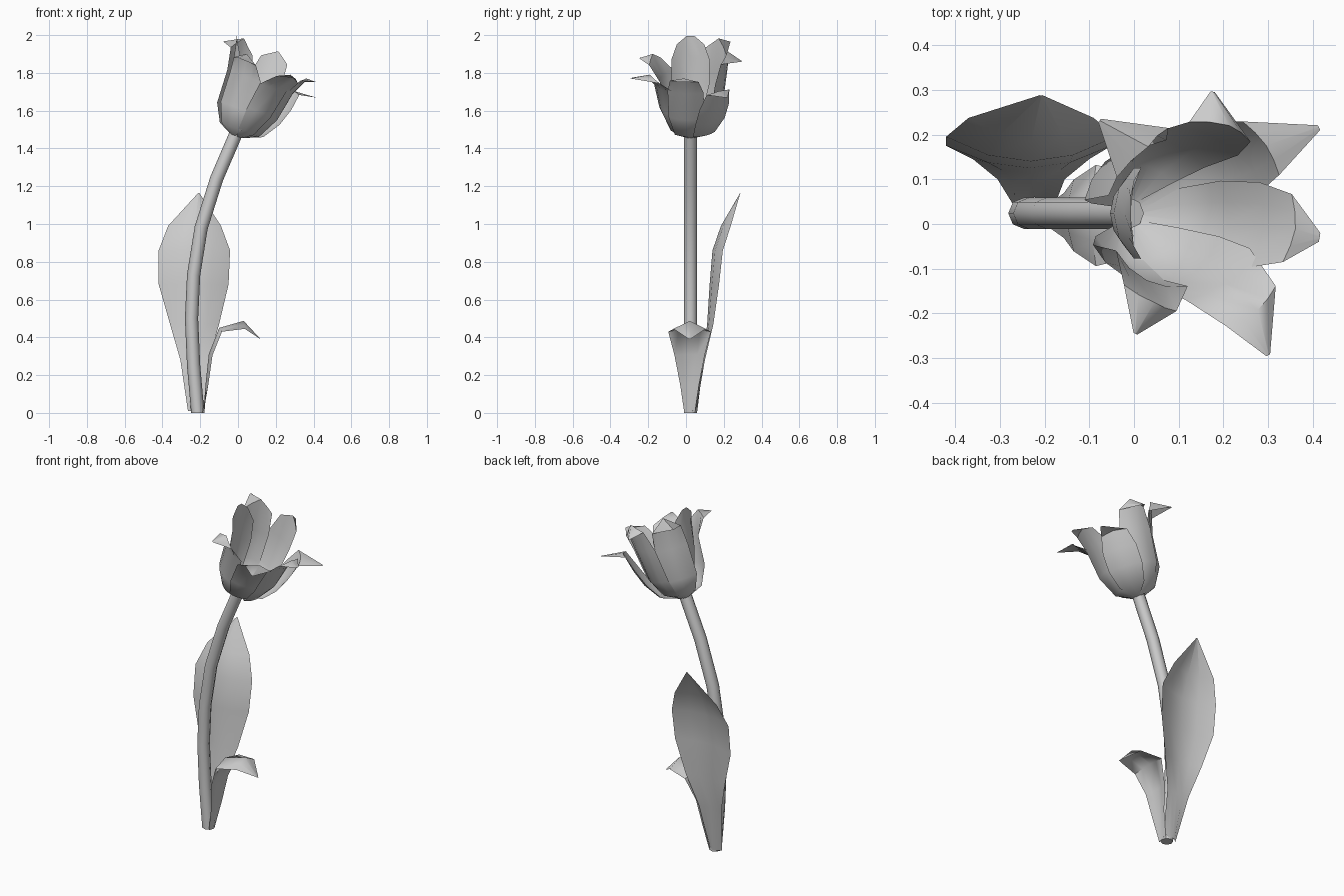
import bpy
import bmesh
from math import radians, sin, cos, pi
from mathutils import Vector

if "Cube" in bpy.data.objects:
    bpy.data.objects.remove(bpy.data.objects["Cube"])

grey = bpy.data.materials.new("plain grey")
grey.use_nodes = True
colour = (0.6, 0.6, 0.6, 1)
grey.diffuse_color = colour
grey.node_tree.nodes["Principled BSDF"].inputs["Base Color"].default_value = colour


def loft(name, rows, closed=False):
    """Skin a list of equally long point rows into one mesh."""
    bm = bmesh.new()
    grid = [[bm.verts.new(p) for p in row] for row in rows]
    n = len(grid[0])
    for a, b in zip(grid, grid[1:]):
        for i in range(n if closed else n - 1):
            j = (i + 1) % n
            bm.faces.new((a[i], a[j], b[j], b[i]))
    if closed:
        bm.faces.new(grid[0][::-1])
        bm.faces.new(grid[-1])
    bmesh.ops.remove_doubles(bm, verts=bm.verts, dist=0.0005)
    mesh = bpy.data.meshes.new(name)
    bm.to_mesh(mesh)
    bm.free()
    mesh.materials.append(grey)
    obj = bpy.data.objects.new(name, mesh)
    bpy.context.collection.objects.link(obj)
    bpy.ops.object.select_all(action="DESELECT")
    bpy.context.view_layer.objects.active = obj
    obj.select_set(True)
    bpy.ops.object.shade_smooth_by_angle(angle=radians(60))
    return obj


# Stem: eight-sided tube along a bent path
MID_Y = 0.024
path = [(-0.213, 0), (-0.235, 0.25), (-0.246, 0.5), (-0.235, 0.73),
        (-0.195, 0.98), (-0.113, 1.24), (-0.01, 1.48)]
rings = []
for k, (x, z) in enumerate(path):
    x0, z0 = path[max(k - 1, 0)]
    x1, z1 = path[min(k + 1, len(path) - 1)]
    along = Vector((x1 - x0, 0, z1 - z0)).normalized()
    if k == 0:
        along = Vector((0, 0, 1))
    side = Vector((along.z, 0, -along.x))
    rings.append([Vector((x, MID_Y, z)) + 0.035 * (cos(t) * side + sin(t) * Vector((0, 1, 0)))
                  for t in (2 * pi * i / 8 for i in range(8))])
loft("stem", rings, closed=True)

# Tall leaf: left x, right x, height, edge y, middle y
tall = [(-0.265, -0.18, 0.01, 0.035, 0.06), (-0.305, -0.155, 0.28, 0.10, 0.09),
        (-0.36, -0.10, 0.47, 0.145, 0.112), (-0.42, -0.05, 0.68, 0.175, 0.125),
        (-0.42, -0.042, 0.86, 0.195, 0.14), (-0.37, -0.09, 0.99, 0.237, 0.185),
        (-0.21, -0.205, 1.165, 0.288, 0.287)]
loft("tall_leaf", [[(a + (b - a) * t, mid + (edge - mid) * (2 * t - 1) ** 2, z)
                    for t in (0, 0.25, 0.5, 0.75, 1)]
                   for a, b, z, edge, mid in tall])

# Short leaf: middle x, middle z, half width, edge offset in x and z
short = [(-0.178, 0.0, 0.028, -0.01, 0), (-0.172, 0.15, 0.05, 0.015, 0),
         (-0.155, 0.31, 0.08, 0.02, -0.005), (-0.1, 0.45, 0.113, 0.015, -0.02),
         (0.03, 0.487, 0.085, 0.005, -0.042), (0.12, 0.39, 0.003, 0, 0)]
loft("short_leaf", [[(x + dx * abs(t), MID_Y - 0.005 + w * t, z + dz * abs(t))
                     for t in (-1, -0.5, 0, 0.5, 1)]
                    for x, z, w, dx, dz in short])

# Flower: seven petals around a tilted axis
BASE = Vector((-0.015, MID_Y, 1.46))
AXIS = Vector((0.34, 0, 0.94)).normalized()
OUT = Vector((AXIS.z, 0, -AXIS.x))
START = (0.02, 0.0, 0.02)


def petal(name, angle, tip_angle, droop, profile):
    """Profile is radius, height and half width from base to tip;
    droop lowers the corners of the shoulder just below the tip."""
    rows = []
    tip = len(profile)
    for k, (r, h, w) in enumerate([START] + profile):
        row = []
        for s in (-1, -0.5, 0, 0.5, 1):
            v = radians(tip_angle if k == tip else angle) + s * w / max(r, 0.12)
            drop = droop * abs(s) if k == tip - 1 else 0
            row.append(BASE + r * (cos(v) * OUT + sin(v) * Vector((0, 1, 0)))
                       + (h - drop) * AXIS)
        rows.append(row)
    loft(name, rows)


petal("left_petal", 180, 180, 0.025,
      [(0.05, 0.045, 0.06), (0.095, 0.15, 0.1), (0.13, 0.27, 0.115),
       (0.15, 0.395, 0.112), (0.17, 0.492, 0.075), (0.175, 0.507, 0.02)])
petal("back_left_petal", 132, 138, 0.07,
      [(0.105, 0.045, 0.075), (0.155, 0.14, 0.1), (0.165, 0.32, 0.098),
       (0.2, 0.508, 0.085), (0.31, 0.455, 0.005)])
petal("back_petal", 73, 81, 0.05,
      [(0.11, 0.05, 0.075), (0.165, 0.15, 0.1), (0.19, 0.34, 0.1),
       (0.205, 0.505, 0.078), (0.275, 0.442, 0.005)])
petal("back_right_petal", 36, 30, 0.01,
      [(0.14, 0.05, 0.075), (0.2, 0.14, 0.1), (0.235, 0.235, 0.1),
       (0.258, 0.335, 0.075), (0.383, 0.343, 0.006)])
petal("right_petal", -8, -10, 0.02,
      [(0.12, 0.045, 0.075), (0.18, 0.16, 0.1), (0.21, 0.32, 0.1),
       (0.25, 0.42, 0.078), (0.31, 0.42, 0.01)])
petal("front_right_petal", -53, -59, 0.03,
      [(0.11, 0.05, 0.075), (0.165, 0.17, 0.1), (0.195, 0.31, 0.1),
       (0.27, 0.41, 0.075), (0.37, 0.40, 0.005)])
petal("front_left_petal", -115, -115, 0.04,
      [(0.105, 0.045, 0.075), (0.153, 0.15, 0.1), (0.165, 0.32, 0.1),
       (0.22, 0.435, 0.07), (0.297, 0.40, 0.005)])
